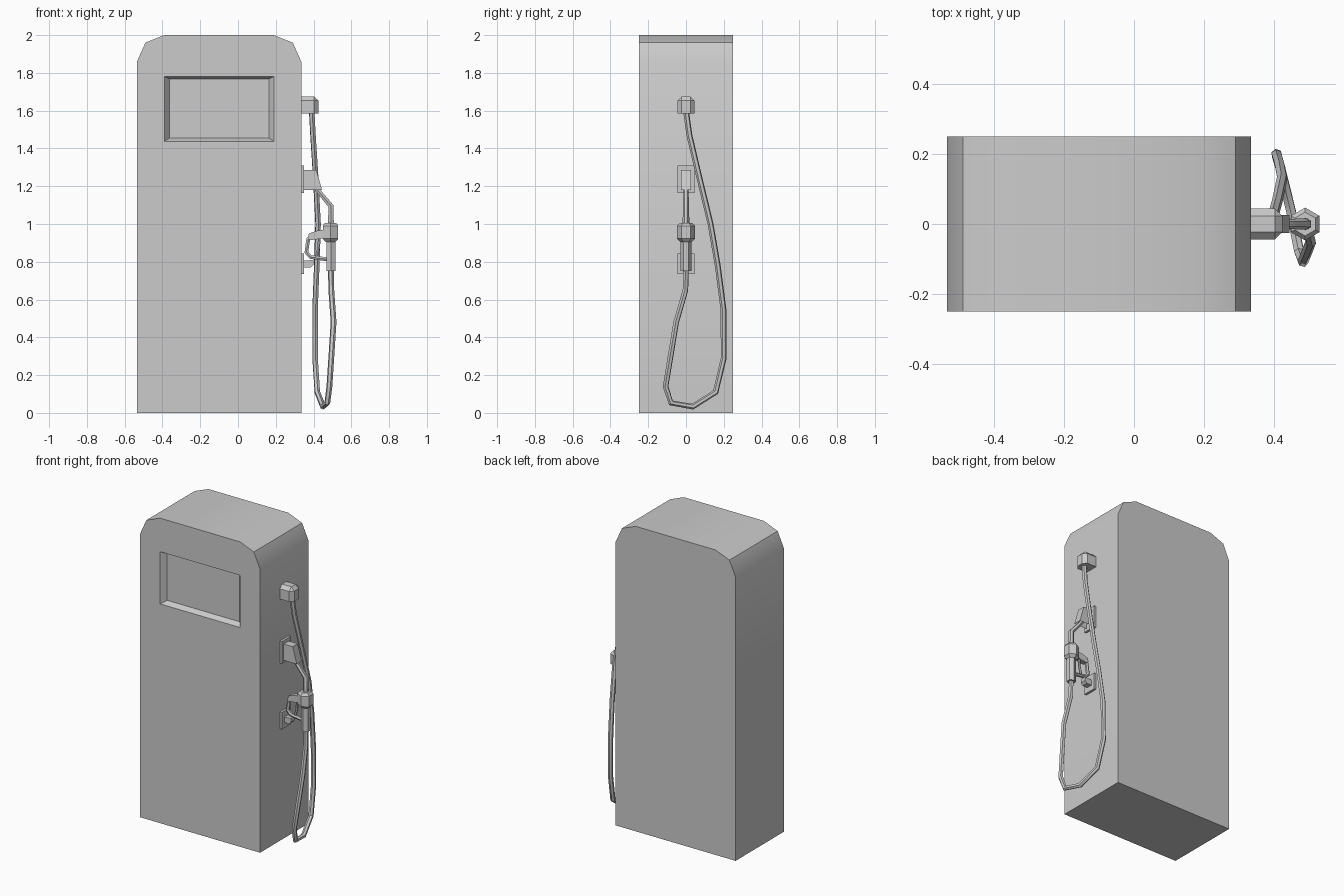
import bpy, bmesh, math
from mathutils import Vector

if "Cube" in bpy.data.objects:
    bpy.data.objects.remove(bpy.data.objects["Cube"])


def finish(name, bm, angle=30):
    bmesh.ops.recalc_face_normals(bm, faces=bm.faces)
    me = bpy.data.meshes.new(name)
    bm.to_mesh(me)
    bm.free()
    ob = bpy.data.objects.new(name, me)
    bpy.context.collection.objects.link(ob)
    select(ob)
    bpy.ops.object.shade_smooth_by_angle(angle=math.radians(angle))
    return ob


def select(ob):
    bpy.ops.object.select_all(action='DESELECT')
    ob.select_set(True)
    bpy.context.view_layer.objects.active = ob


def prism_bm(profile, half):
    """Extrude an x-z profile from y = -half to y = half."""
    bm = bmesh.new()
    f = bm.faces.new([bm.verts.new((x, -half, z)) for x, z in profile])
    ext = bmesh.ops.extrude_face_region(bm, geom=[f])
    bmesh.ops.translate(bm, vec=(0, 2 * half, 0),
                        verts=[v for v in ext['geom'] if isinstance(v, bmesh.types.BMVert)])
    bmesh.ops.recalc_face_normals(bm, faces=bm.faces)
    return bm


def box_profile(x0, x1, z0, z1):
    return [(x0, z0), (x1, z0), (x1, z1), (x0, z1)]


def tube(name, pts, radius, taper=None):
    """Six-sided tube through the points."""
    cu = bpy.data.curves.new(name, 'CURVE')
    cu.dimensions = '3D'
    cu.bevel_depth = radius
    cu.bevel_resolution = 1
    cu.use_fill_caps = True
    sp = cu.splines.new('POLY')
    sp.points.add(len(pts) - 1)
    for i, p in enumerate(pts):
        sp.points[i].co = (*p, 1)
        sp.points[i].radius = taper[i] if taper else 1
    ob = bpy.data.objects.new(name, cu)
    bpy.context.collection.objects.link(ob)
    select(ob)
    bpy.ops.object.convert(target='MESH')
    bpy.ops.object.shade_smooth_by_angle(angle=math.radians(40))
    return bpy.context.object


def hex_lathe(name, cx, profile):
    """Six-sided turned part on a vertical axis at x = cx; profile is (radius, z)."""
    bm = bmesh.new()
    rings = []
    for r, z in profile:
        rings.append([bm.verts.new((cx + r * math.sin(i * math.pi / 3),
                                    r * math.cos(i * math.pi / 3), z)) for i in range(6)])
    for a, b in zip(rings, rings[1:]):
        for i in range(6):
            j = (i + 1) % 6
            bm.faces.new((a[i], a[j], b[j], b[i]))
    bm.faces.new(rings[0])
    bm.faces.new(rings[-1])
    return finish(name, bm)


# Cabinet with clipped top corners, symmetric about x = -0.10
MID = -0.10
half_profile = [(0.435, 0), (0.435, 1.86), (0.39, 1.96), (0.29, 2.0)]
outline = [(MID + x, z) for x, z in half_profile]
outline += [(MID - x, z) for x, z in reversed(half_profile)]
cabinet = finish("cabinet", prism_bm(outline, 0.25))

# Screen recess with sloping sides, cut into the front
bm = bmesh.new()
loops = []
for y, hx, z0, z1 in ((-0.28, 0.29, 1.438, 1.78), (-0.25, 0.29, 1.438, 1.78),
                      (-0.215, 0.263, 1.455, 1.768)):
    loops.append([bm.verts.new((MID + x, y, z)) for x, z in box_profile(-hx, hx, z0, z1)])
for a, b in zip(loops, loops[1:]):
    for i in range(4):
        j = (i + 1) % 4
        bm.faces.new((a[i], a[j], b[j], b[i]))
bm.faces.new(loops[0])
bm.faces.new(loops[-1])
cutter = finish("screen_cutter", bm)
cutter.hide_render = True
mod = cabinet.modifiers.new("recess", 'BOOLEAN')
mod.operation = 'DIFFERENCE'
mod.solver = 'EXACT'
mod.object = cutter
select(cabinet)
bpy.ops.object.modifier_apply(modifier="recess")
bpy.ops.object.shade_smooth_by_angle(angle=math.radians(30))
bpy.data.objects.remove(cutter)

# Hose outlet with clipped outer and upper edges
bm = prism_bm(box_profile(0.33, 0.425, 1.585, 1.675), 0.045)
edges = []
for e in bm.edges:
    m = (e.verts[0].co + e.verts[1].co) / 2
    upper, outer, side = m.z > 1.67, m.x > 0.42, abs(m.y) > 0.04
    if upper + outer + side == 2 and m.x > 0.335 and m.z > 1.59:
        edges.append(e)
bmesh.ops.bevel(bm, geom=edges, offset=0.022, segments=1, affect='EDGES')
finish("hose_outlet", bm)

# Wall plates for the two nozzle rests
finish("upper_plate", prism_bm(box_profile(0.33, 0.35, 1.165, 1.31), 0.045))
finish("lower_plate", prism_bm(box_profile(0.33, 0.35, 0.735, 0.845), 0.045))

# Upper holster, hollow from below
bm = prism_bm([(0.345, 1.18), (0.445, 1.18), (0.415, 1.287), (0.345, 1.287)], 0.026)
bm.faces.ensure_lookup_table()
bottom = min(bm.faces, key=lambda f: f.calc_center_median().z)
bmesh.ops.inset_individual(bm, faces=[bottom], thickness=0.007)
bmesh.ops.translate(bm, vec=(-0.015, 0, 0.07), verts=bottom.verts)
finish("nozzle_holster", bm, 20)

# Lower rest peg
finish("nozzle_rest", prism_bm([(0.345, 0.77), (0.385, 0.77), (0.4, 0.785),
                                (0.4, 0.81), (0.345, 0.805)], 0.02))

# Nozzle: spout, collar, barrel
tube("nozzle_spout", [(0.405, 0, 1.2), (0.425, 0, 1.175), (0.492, 0, 1.095), (0.492, 0, 0.99)],
     0.018, [0.7, 0.75, 0.9, 1])
hex_lathe("nozzle_collar", 0.49, [(0.03, 0.905), (0.047, 0.922), (0.047, 0.99), (0.034, 1.006)])
hex_lathe("nozzle_barrel", 0.492, [(0.028, 0.75), (0.028, 0.915)])

# Nozzle neck, hand guard and trigger
finish("nozzle_neck", prism_bm([(0.385, 0.915), (0.46, 0.925), (0.46, 0.97), (0.42, 0.965),
                                (0.375, 0.95), (0.37, 0.925)], 0.016))
tube("hand_guard", [(0.395, 0, 0.945), (0.372, 0, 0.92), (0.362, 0, 0.85), (0.385, 0, 0.825),
                    (0.48, 0, 0.812)], 0.012)
tube("trigger", [(0.43, 0, 0.93), (0.428, 0, 0.88), (0.415, 0, 0.822)], 0.008)

# Hanging hose loop
hose = [(0.39, 0, 1.6), (0.397, 0.018, 1.47), (0.41, 0.065, 1.27), (0.424, 0.13, 1.0),
        (0.417, 0.168, 0.78), (0.408, 0.198, 0.55), (0.408, 0.2, 0.29), (0.42, 0.157, 0.11),
        (0.45, 0.035, 0.033), (0.473, -0.08, 0.053), (0.484, -0.108, 0.14),
        (0.495, -0.08, 0.31), (0.506, -0.052, 0.48), (0.494, -0.003, 0.65), (0.492, 0, 0.76)]
tube("hose", hose, 0.0155)
